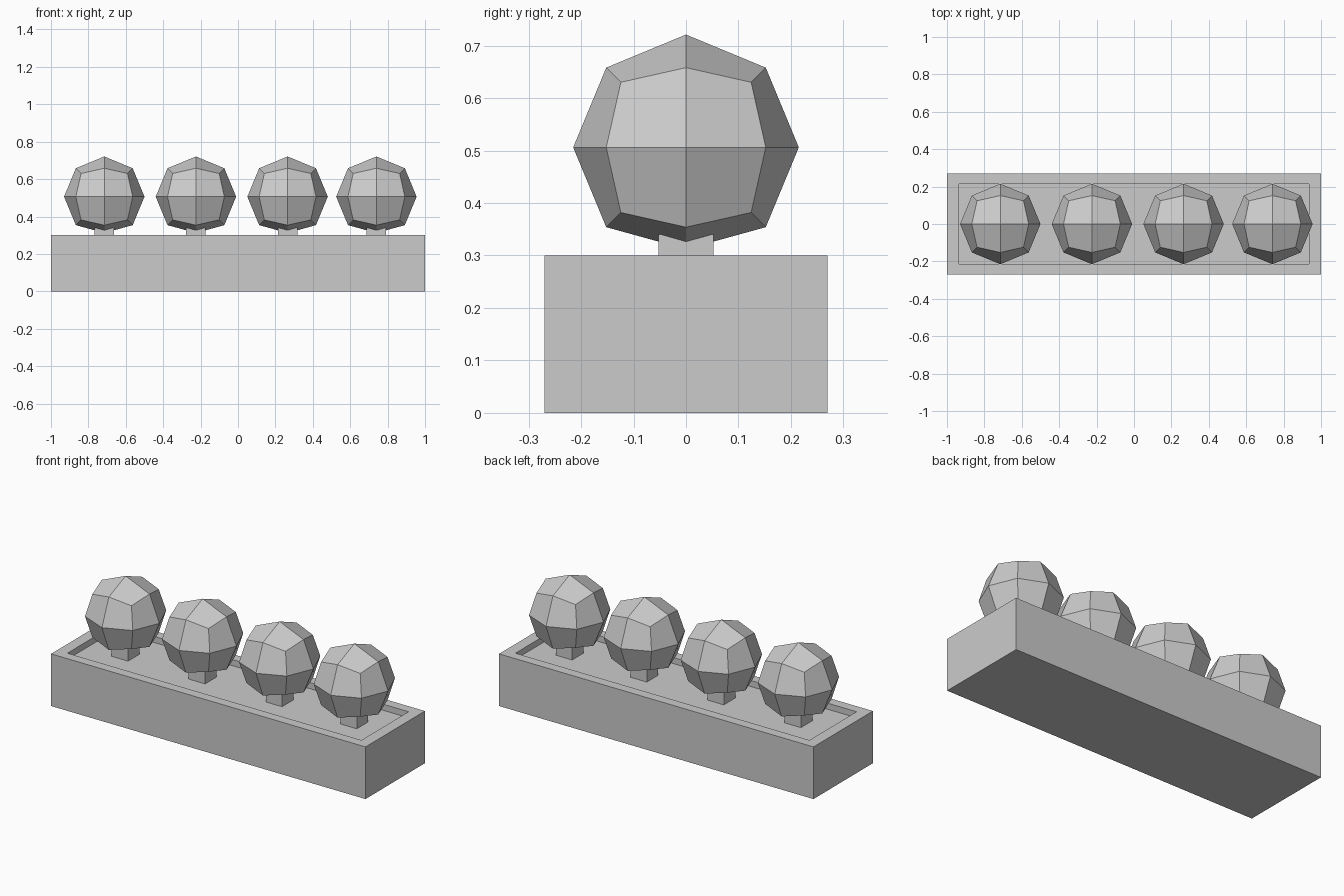
import bpy
import bmesh
from math import copysign
from mathutils import Matrix, Vector

if "Cube" in bpy.data.objects:
    bpy.data.objects.remove(bpy.data.objects["Cube"], do_unlink=True)

GREY = (0.6, 0.6, 0.6, 1)
grey = bpy.data.materials.new("plain grey")
grey.use_nodes = True
grey.diffuse_color = GREY
grey.node_tree.nodes["Principled BSDF"].inputs["Base Color"].default_value = GREY


def finish(bm, name, location=(0, 0, 0)):
    mesh = bpy.data.meshes.new(name)
    bm.to_mesh(mesh)
    bm.free()
    mesh.materials.append(grey)
    obj = bpy.data.objects.new(name, mesh)
    obj.location = location
    bpy.context.collection.objects.link(obj)


def box(size, centre):
    bm = bmesh.new()
    matrix = Matrix.Translation(centre) @ Matrix.Diagonal((*size, 1))
    bmesh.ops.create_cube(bm, size=1, matrix=matrix)
    return bm


# Planter box with a shallow sunken bed
SOIL_Z = 0.265
planter = box((2, 0.54, 0.3), (0, 0, 0.15))
top = max(planter.faces, key=lambda f: f.calc_center_median().z)
bmesh.ops.inset_individual(planter, faces=[top], thickness=0.05)
for v in top.verts:
    v.co.x = copysign(0.935, v.co.x)
    v.co.y = copysign(0.214, v.co.y)
bmesh.ops.inset_individual(planter, faces=[top], thickness=0, depth=SOIL_Z - 0.3)
finish(planter, "planter_box")


def crown(radius, bottom):
    """Faceted ball from a once-divided cube, slightly flattened below."""
    bm = bmesh.new()
    bmesh.ops.create_cube(bm, size=2)
    bmesh.ops.subdivide_edges(bm, edges=bm.edges[:], cuts=1, use_grid_fill=True)
    for v in bm.verts:
        v.co = v.co.normalized() * radius
    min(bm.verts, key=lambda v: v.co.z).co = Vector((0, 0, bottom))
    return bm


# Row of round shrubs, each with a short square trunk
for i, x in enumerate((-0.715, -0.225, 0.265, 0.74), 1):
    finish(crown(0.215, -0.194), f"shrub_crown_{i}", (x, 0, 0.506))
    trunk = box((0.104, 0.104, 0.34 - SOIL_Z), (0, 0, (0.34 + SOIL_Z) / 2))
    finish(trunk, f"shrub_trunk_{i}", (x, 0, 0))
